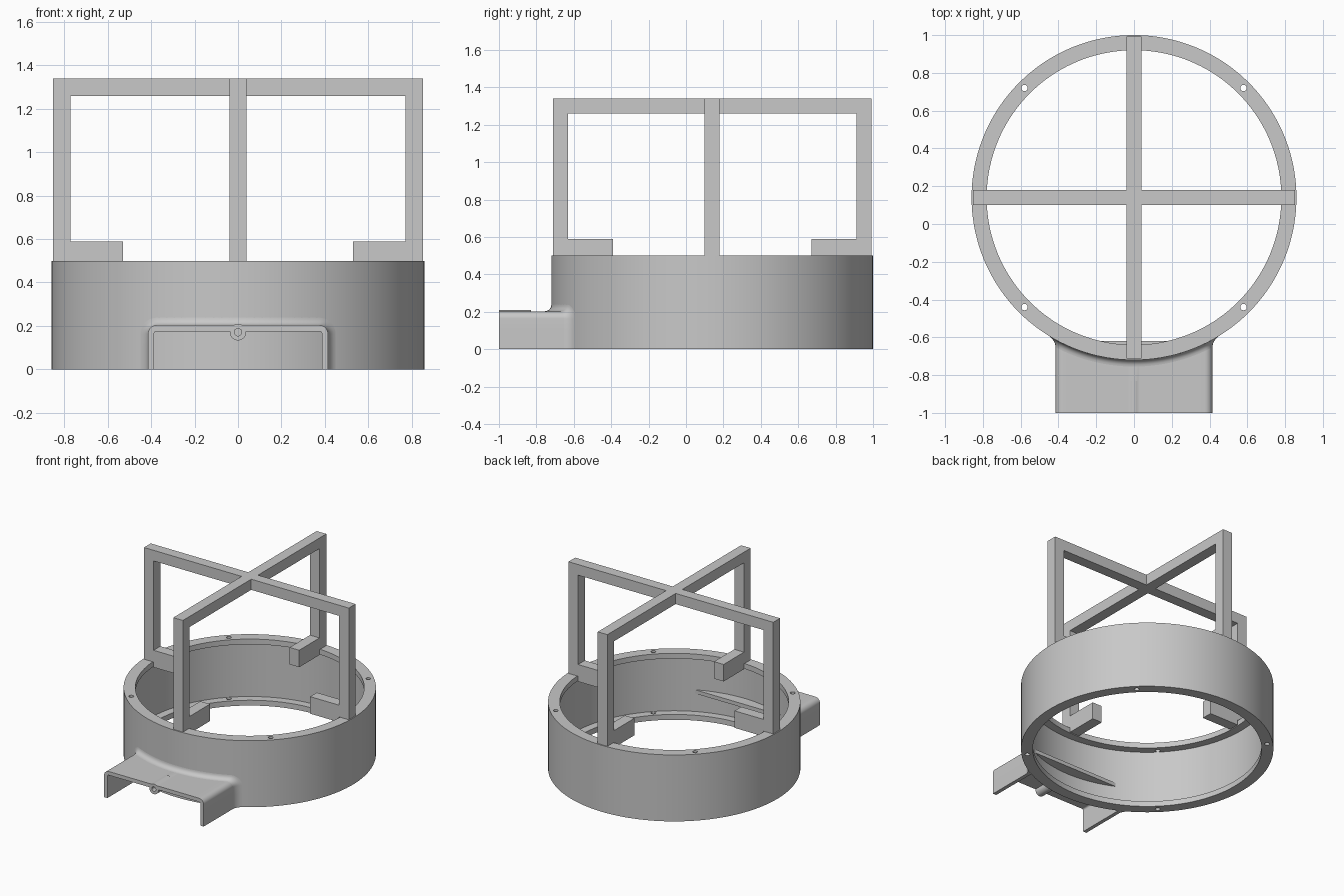
import bpy, bmesh, math
from mathutils import Vector, Matrix

if "Cube" in bpy.data.objects:
    bpy.data.objects.remove(bpy.data.objects["Cube"], do_unlink=True)

CY = 0.14                      # ring centre in y
R_OUT, R_WALL, R_LIP = 0.86, 0.84, 0.78
HEIGHT, LIP = 0.5, 0.04
BAR = 0.08
HOOD_W, HOOD_H, HOOD_T, CORNER = 0.415, 0.203, 0.028, 0.04
FILLET = 0.035

grey = bpy.data.materials.new("plain grey")
grey.use_nodes = True
grey.diffuse_color = (0.58, 0.58, 0.58, 1)
grey.node_tree.nodes["Principled BSDF"].inputs["Base Color"].default_value = grey.diffuse_color


def finish(name, bm):
    bmesh.ops.recalc_face_normals(bm, faces=bm.faces)
    mesh = bpy.data.meshes.new(name)
    bm.to_mesh(mesh)
    bm.free()
    obj = bpy.data.objects.new(name, mesh)
    bpy.context.collection.objects.link(obj)
    mesh.materials.append(grey)
    return obj


def loft(name, sections, cyclic=False):
    """Skin a row of closed sections, with end caps unless cyclic."""
    bm = bmesh.new()
    rows = [[bm.verts.new(p) for p in s] for s in sections]
    n = len(rows[0])
    pairs = list(zip(rows, rows[1:])) + ([(rows[-1], rows[0])] if cyclic else [])
    for a, b in pairs:
        for i in range(n):
            j = (i + 1) % n
            bm.faces.new((a[i], a[j], b[j], b[i]))
    if not cyclic:
        bm.faces.new(rows[0])
        bm.faces.new(rows[-1])
    return finish(name, bm)


def box(bm, lo, hi):
    lo, hi = Vector(lo), Vector(hi)
    m = Matrix.Translation((lo + hi) / 2) @ Matrix.Diagonal((hi - lo).to_4d())
    bmesh.ops.create_cube(bm, size=1, matrix=m)


def cylinder(name, spots, r, depth, turn=Matrix()):
    bm = bmesh.new()
    for s in spots:
        bmesh.ops.create_cone(bm, cap_ends=True, segments=32, radius1=r, radius2=r,
                              depth=depth, matrix=Matrix.Translation(s) @ turn)
    return finish(name, bm)


def combine(obj, tool, operation):
    mod = obj.modifiers.new(operation.lower(), 'BOOLEAN')
    mod.operation, mod.solver, mod.object = operation, 'EXACT', tool
    bpy.context.view_layer.objects.active = obj
    bpy.ops.object.modifier_apply(modifier=mod.name)
    bpy.data.objects.remove(tool, do_unlink=True)


def smooth(obj):
    bpy.ops.object.select_all(action='DESELECT')
    obj.select_set(True)
    bpy.context.view_layer.objects.active = obj
    bpy.ops.object.shade_smooth_by_angle(angle=math.radians(30))


# Ring: thin wall with an inward lip at top and bottom
profile = [(R_OUT, 0), (R_OUT, HEIGHT), (R_LIP, HEIGHT), (R_LIP, HEIGHT - LIP),
           (R_WALL, HEIGHT - LIP), (R_WALL, LIP), (R_LIP, LIP), (R_LIP, 0)]
STEPS = 144
angles = [math.tau * k / STEPS for k in range(STEPS)]
ring = loft("ring_housing", [[(r * math.cos(a), CY + r * math.sin(a), z) for r, z in profile]
                             for a in angles], cyclic=True)

# Four screw holes through both lips
off = (R_OUT + R_LIP) / 2 * math.sqrt(0.5)
spots = [(sx * off, CY + sy * off, HEIGHT / 2) for sx in (-1, 1) for sy in (-1, 1)]
combine(ring, cylinder("screw_hole_cutter", spots, 0.017, 1), 'DIFFERENCE')
smooth(ring)


# Hood outline: (x, z, normal x, normal z) from one foot over the top to the other
def hood_outline():
    half = [(HOOD_W, z, 1, 0) for z in (0, 0.05, 0.1)]
    for k in range(9):
        a = math.pi / 2 * k / 8
        c, s = math.cos(a), math.sin(a)
        half.append((HOOD_W - CORNER + CORNER * c, HOOD_H - CORNER + CORNER * s, c, s))
    flat = HOOD_W - CORNER
    half += [(flat * (1 - k / 12), HOOD_H, 0, 1) for k in range(1, 13)]
    return half + [(-x, z, -nx, nz) for x, z, nx, nz in reversed(half[:-1])]


outline = hood_outline()
front, back = -1.0, -0.62
hood = loft("hood", [[(x, front, z), (x, back, z),
                      (x - nx * HOOD_T, back, z - nz * HOOD_T),
                      (x - nx * HOOD_T, front, z - nz * HOOD_T)]
                     for x, z, nx, nz in outline])

# Screw boss under the hood's front edge, with a blind bore
lie = Matrix.Rotation(math.pi / 2, 4, 'X')
combine(hood, cylinder("boss", [(0, -0.915, 0.171)], 0.038, 0.17, lie), 'UNION')
combine(hood, cylinder("bore_cutter", [(0, -0.93, 0.171)], 0.017, 0.16, lie), 'DIFFERENCE')
smooth(hood)


# Concave fillet where the hood meets the ring
def fillet_section(x, z, nx, nz):
    arc = [math.pi / 2 * k / 6 for k in range(7)]
    steps = [(FILLET * (1 - math.sin(a)), FILLET * (1 - math.cos(a))) for a in arc]
    pts = []
    for d, e in steps + [(-0.004, -0.004)]:
        px = x + nx * d
        pts.append((px, CY - math.sqrt((R_OUT + e) ** 2 - px ** 2), z + nz * d))
    return pts


smooth(loft("hood_fillet", [fillet_section(*p) for p in outline]))

# Crossed handle frame: top bars, posts and inward feet
TOP, REACH, FOOT = 1.34, 0.852, 0.53
h = BAR / 2
for name, turn in (("side_frame", 0), ("front_back_frame", math.pi / 2)):
    bm = bmesh.new()
    box(bm, (-REACH, -h, TOP - BAR), (REACH, h, TOP))
    for s in (-1, 1):
        ends = sorted((s * (REACH - BAR), s * REACH))
        box(bm, (ends[0], -h, HEIGHT), (ends[1], h, TOP - BAR))
        # Feet rest on the rim and drop to the underside of the lip
        ends = sorted((s * FOOT, s * (REACH - BAR)))
        box(bm, (ends[0], -h, HEIGHT - LIP), (ends[1], h, 0.588))
    bm.transform(Matrix.Translation((0, CY, 0)) @ Matrix.Rotation(turn, 4, 'Z'))
    finish(name, bm)
